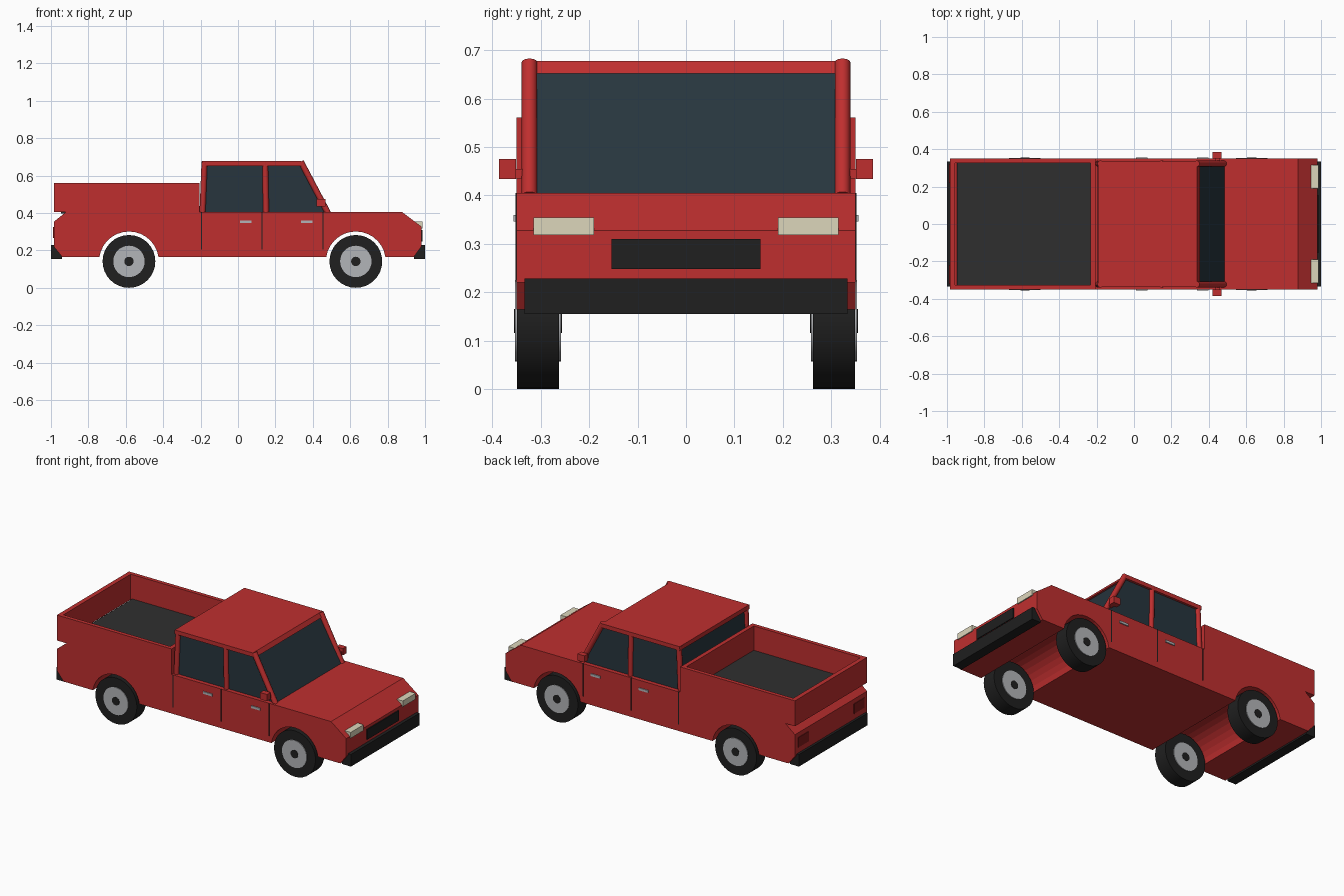
import bpy, bmesh, math
from mathutils import Vector

if "Cube" in bpy.data.objects:
    bpy.data.objects.remove(bpy.data.objects["Cube"])


def mat(name, r, g, b):
    m = bpy.data.materials.new(name)
    m.diffuse_color = (r, g, b, 1)
    m.use_nodes = True
    m.node_tree.nodes["Principled BSDF"].inputs["Base Color"].default_value = m.diffuse_color
    return m


RED = mat("red_paint", 0.52, 0.028, 0.028)
DARK_RED = mat("dark_red", 0.22, 0.01, 0.01)
GLASS = mat("glass", 0.02, 0.036, 0.048)
BLACK = mat("black_rubber", 0.014, 0.014, 0.014)
LINER = mat("bed_liner", 0.028, 0.028, 0.028)
LAMP = mat("lamp", 0.72, 0.67, 0.5)
METAL = mat("metal", 0.45, 0.46, 0.48)


def finish(bm, name, m):
    bmesh.ops.recalc_face_normals(bm, faces=bm.faces)
    me = bpy.data.meshes.new(name)
    bm.to_mesh(me)
    bm.free()
    me.materials.append(m)
    ob = bpy.data.objects.new(name, me)
    bpy.context.collection.objects.link(ob)
    return ob


def box(name, x, y, z, m):
    """Box from (min, max) pairs."""
    bm = bmesh.new()
    bmesh.ops.create_cube(bm, size=1)
    for v in bm.verts:
        v.co = [(a + b) / 2 + c * (b - a) for c, (a, b) in zip(v.co, (x, y, z))]
    return finish(bm, name, m)


def prism(name, pts, half, m):
    """Side profile (x, z) extruded across the width."""
    bm = bmesh.new()
    f = bm.faces.new([bm.verts.new((x, -half, z)) for x, z in pts])
    r = bmesh.ops.extrude_face_region(bm, geom=[f])
    for v in r["geom"]:
        if isinstance(v, bmesh.types.BMVert):
            v.co.y = half
    return finish(bm, name, m)


def rod(name, a, b, radius, m, segs=32):
    """Cylinder between two points."""
    a, b = Vector(a), Vector(b)
    bm = bmesh.new()
    bmesh.ops.create_cone(bm, cap_ends=True, segments=segs, radius1=radius,
                          radius2=radius, depth=(b - a).length)
    rot = (b - a).to_track_quat('Z', 'Y')
    for v in bm.verts:
        v.co = rot @ v.co + (a + b) / 2
    for f in bm.faces:
        f.smooth = len(f.verts) == 4
    ob = finish(bm, name, m)
    for e in ob.data.edges:
        va, vb = (ob.data.vertices[i].co for i in e.vertices)
        e.use_edge_sharp = abs((va - vb).dot((b - a).normalized())) < 1e-4
    return ob


WHEELS = (("rear", -0.583), ("front", 0.63))
WZ = 0.141

# Lower body with wheel arches cut into the profile
def arch(cx, r=0.16, n=14):
    s = math.asin((0.165 - WZ) / r)
    angles = [math.pi - s - (math.pi - 2 * s) * i / n for i in range(n + 1)]
    return [(cx + r * math.cos(t), WZ + r * math.sin(t)) for t in angles]

profile = [(-0.94, 0.165)] + arch(-0.583) + arch(0.63) + [
    (0.94, 0.165), (0.98, 0.22), (0.98, 0.328), (0.877, 0.405),
    (-0.92, 0.405), (-0.985, 0.353), (-0.985, 0.22)]
prism("lower_body", profile, 0.35, RED)

# Cargo bed
box("bed_floor", (-0.947, -0.232), (-0.326, 0.326), (0.398, 0.412), LINER)
box("bed_tailgate", (-0.985, -0.957), (-0.35, 0.35), (0.405, 0.561), RED)
box("bed_front_wall", (-0.232, -0.206), (-0.35, 0.35), (0.405, 0.561), RED)

# Cab
prism("cab_glass", [(-0.193, 0.40), (0.487, 0.40), (0.335, 0.66), (-0.179, 0.66)], 0.324, GLASS)
prism("roof", [(-0.195, 0.652), (0.352, 0.652), (0.337, 0.677), (-0.193, 0.677)], 0.338, RED)

# Bumpers, grille
for end, s in (("front", 1), ("rear", -1)):
    box(end + "_bumper", sorted((s * 0.94, s * 1.0)), (-0.333, 0.333), (0.155, 0.229), BLACK)
box("grille", (0.95, 0.986), (-0.154, 0.154), (0.248, 0.31), BLACK)

# Parts repeated on both sides
for side, s in (("right", -1), ("left", 1)):
    def sy(a, b):
        return sorted((s * a, s * b))

    box(side + "_bed_side", (-0.985, -0.206), sy(0.326, 0.35), (0.405, 0.561), RED)
    box(side + "_headlight", (0.945, 0.986), sy(0.19, 0.315), (0.318, 0.354), LAMP)
    box(side + "_taillight", (-0.989, -0.96), sy(0.22, 0.32), (0.265, 0.325), DARK_RED)
    box(side + "_mirror", (0.42, 0.467), sy(0.351, 0.386), (0.434, 0.475), RED)
    box(side + "_mirror_arm", (0.435, 0.46), sy(0.32, 0.355), (0.435, 0.455), RED)

    # Roof pillars
    y = s * 0.323
    for part, x0, x1 in (("front", 0.481, 0.336), ("middle", 0.15, 0.145), ("rear", -0.19, -0.179)):
        rod(f"{side}_{part}_pillar", (x0, y, 0.40), (x1, y, 0.675), 0.016, RED, 16)

    # Door seams and handles
    for i, x in enumerate((-0.195, 0.129, 0.455)):
        box(f"{side}_door_seam_{i}", (x - 0.003, x + 0.003), sy(0.34, 0.3515), (0.205, 0.405), BLACK)
    for part, x in (("rear", 0.01), ("front", 0.336)):
        box(f"{side}_{part}_handle", (x, x + 0.062), sy(0.345, 0.356), (0.346, 0.36), METAL)

    # Wheels
    for end, x in WHEELS:
        for part, r, a, b, m in (("tyre", 0.141, 0.262, 0.349, BLACK),
                                 ("rim", 0.084, 0.258, 0.353, METAL),
                                 ("hub", 0.025, 0.256, 0.355, BLACK)):
            rod(f"{side}_{end}_{part}", (x, s * a, WZ), (x, s * b, WZ), r, m)
